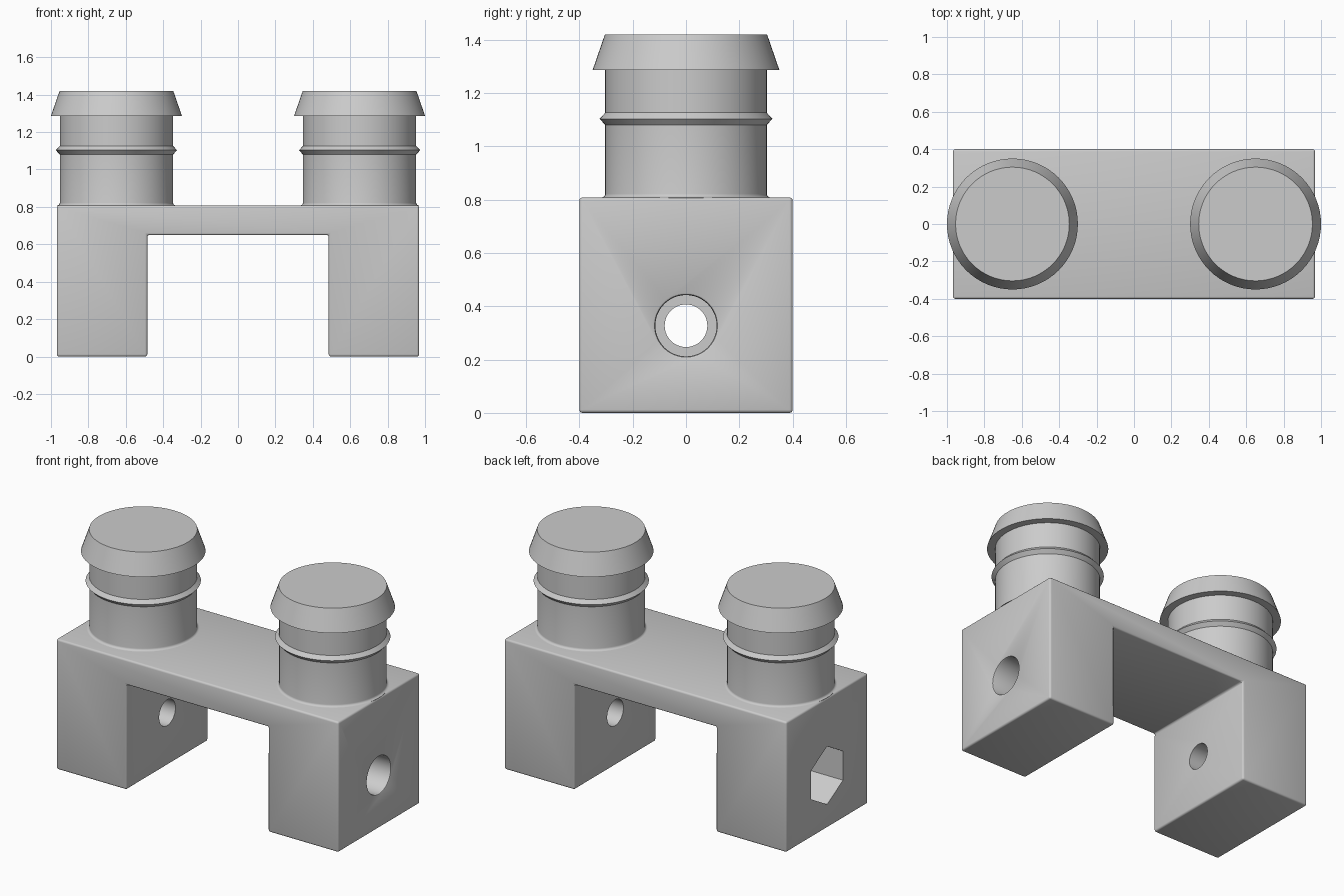
import bpy, bmesh, math
from mathutils import Matrix, Vector

if "Cube" in bpy.data.objects:
    bpy.data.objects.remove(bpy.data.objects["Cube"], do_unlink=True)

GREY = (0.6, 0.6, 0.6, 1.0)
mat = bpy.data.materials.new("plain grey")
mat.use_nodes = True
mat.diffuse_color = GREY
mat.node_tree.nodes["Principled BSDF"].inputs["Base Color"].default_value = GREY

HALF_X, HALF_Y, TOP = 0.968, 0.4, 0.808
INNER_X, ARCH_Z = 0.485, 0.65
PEG_X, PEG_R = 0.65, 0.303
HOLE_Z = 0.327


def make_object(name, bm):
    bmesh.ops.recalc_face_normals(bm, faces=bm.faces)
    mesh = bpy.data.meshes.new(name)
    bm.to_mesh(mesh)
    bm.free()
    mesh.materials.append(mat)
    obj = bpy.data.objects.new(name, mesh)
    bpy.context.collection.objects.link(obj)
    return obj


def select_only(obj):
    bpy.ops.object.select_all(action="DESELECT")
    obj.select_set(True)
    bpy.context.view_layer.objects.active = obj


def lathe(name, profile, sides, matrix):
    """Turn (radius, height) points about z, cap both ends, then place."""
    bm = bmesh.new()
    rings = []
    for r, h in profile:
        turns = [2 * math.pi * i / sides for i in range(sides)]
        rings.append([bm.verts.new((r * math.cos(a), r * math.sin(a), h)) for a in turns])
    for low, high in zip(rings, rings[1:]):
        for i in range(sides):
            j = (i + 1) % sides
            bm.faces.new((low[i], low[j], high[j], high[i]))
    bm.faces.new(rings[0][::-1])
    bm.faces.new(rings[-1])
    bm.transform(matrix)
    return make_object(name, bm)


# Bridge body: arch outline extruded front to back, with softened edges
outline = [(-HALF_X, 0), (-INNER_X, 0), (-INNER_X, ARCH_Z), (INNER_X, ARCH_Z),
           (INNER_X, 0), (HALF_X, 0), (HALF_X, TOP), (-HALF_X, TOP)]
bm = bmesh.new()
face = bm.faces.new([bm.verts.new((x, -HALF_Y, z)) for x, z in outline])
side = bmesh.ops.extrude_face_region(bm, geom=[face])["geom"]
bmesh.ops.translate(bm, vec=Vector((0, 2 * HALF_Y, 0)),
                    verts=[v for v in side if isinstance(v, bmesh.types.BMVert)])
body = make_object("bridge_body", bm)
bevel = body.modifiers.new("soft_edges", "BEVEL")
bevel.width, bevel.segments = 0.012, 3

# Cutters along x: bolt hole, round recess with rounded lip, hexagonal nut recess
along_x = Matrix.Translation((0, 0, HOLE_Z)) @ Matrix.Rotation(math.pi / 2, 4, "Y")
recess = [(0.115, 0.72), (0.115, HALF_X - 0.01), (0.118, HALF_X - 0.003),
          (0.125, HALF_X + 0.0005), (0.125, 1.1)]
cutters = [
    lathe("bolt_hole_cutter", [(0.08, -1.2), (0.08, 1.2)], 48, along_x),
    lathe("round_recess_cutter", recess, 48, along_x),
    lathe("nut_recess_cutter", [(0.18, -1.1), (0.18, -0.72)], 6, along_x),
]
for cutter in cutters:
    cutter.hide_render = True
    cut = body.modifiers.new(cutter.name, "BOOLEAN")
    cut.operation, cut.solver, cut.object = "DIFFERENCE", "EXACT", cutter
select_only(body)
for modifier in list(body.modifiers):
    bpy.ops.object.modifier_apply(modifier=modifier.name)
for cutter in cutters:
    bpy.data.objects.remove(cutter, do_unlink=True)

# Pegs: filleted foot, shaft, pointed ridge and tapered barbed head
FILLET = 0.014
peg = [(PEG_R + FILLET, TOP - 0.002)]
for step in range(5):
    a = math.pi / 2 * step / 4
    peg.append((PEG_R + FILLET * (1 - math.sin(a)), TOP + FILLET * (1 - math.cos(a))))
peg += [(PEG_R, 1.08), (0.324, 1.103), (PEG_R, 1.126),
        (PEG_R, 1.287), (0.35, 1.287), (0.304, 1.42)]
pegs = [lathe(name, peg, 64, Matrix.Translation((x, 0, 0)))
        for name, x in (("left_peg", PEG_X), ("right_peg", -PEG_X))]

for obj in [body] + pegs:
    select_only(obj)
    bpy.ops.object.shade_smooth_by_angle(angle=math.radians(32))
